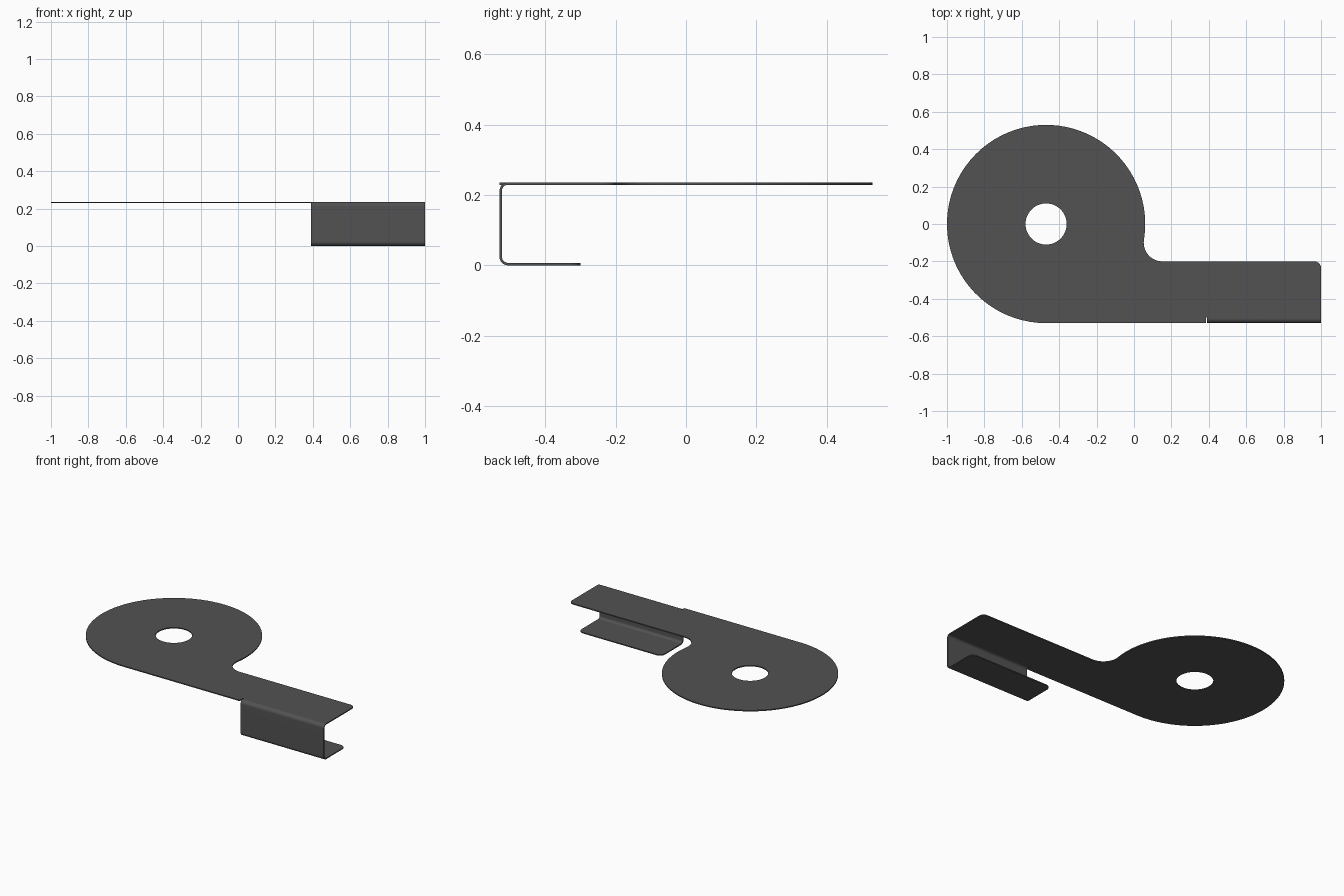
import bpy, bmesh
from math import sin, cos, radians, sqrt, atan2, degrees

if "Cube" in bpy.data.objects:
    bpy.data.objects.remove(bpy.data.objects["Cube"], do_unlink=True)

# Main dimensions
TOP, SHEET, BEND = 0.236, 0.007, 0.024
DISC_X, DISC_R, HOLE_R = -0.47, 0.53, 0.11
ARM_BACK, LEFT, RIGHT = -0.2, 0.39, 1.0
FLANGE_BACK, CORNER, FILLET = -0.3, 0.035, 0.1
FRONT = -DISC_R
FOLD = FRONT + BEND


def arc(cx, cy, r, start, end, steps):
    angles = [radians(start + (end - start) * i / steps) for i in range(steps + 1)]
    return [(cx + r * cos(a), cy + r * sin(a)) for a in angles]


def fill(bm, loops, z, up):
    """Fill flat outlines, with inner loops left as holes."""
    edges = []
    for loop in loops:
        verts = [bm.verts.new((x, y, z)) for x, y in loop]
        edges += [bm.edges.new((v, verts[i - 1])) for i, v in enumerate(verts)]
    made = bmesh.ops.triangle_fill(bm, edges=edges, use_beauty=True)["geom"]
    for f in made:
        if isinstance(f, bmesh.types.BMFace):
            f.normal_update()
            if (f.normal.z > 0) != up:
                f.normal_flip()


bm = bmesh.new()

# Top plate: disc blended into the arm, with a relief slit beside the fold
fillet_y = ARM_BACK + FILLET
fillet_x = DISC_X + sqrt((DISC_R + FILLET) ** 2 - fillet_y ** 2)
tangent = degrees(atan2(fillet_y, fillet_x - DISC_X))
slit = LEFT - 0.006
outline = [(LEFT, FOLD), (RIGHT, FOLD)]
outline += arc(RIGHT - CORNER, ARM_BACK - CORNER, CORNER, 0, 90, 8)
outline += arc(fillet_x, fillet_y, FILLET, 270, 180 + tangent, 12)
outline += arc(DISC_X, 0, DISC_R, tangent, 270, 60)[1:]
outline += [(slit, FRONT), (slit, FOLD + 0.005), (LEFT, FOLD + 0.005)]
hole = arc(DISC_X, 0, HOLE_R, 0, 360, 48)[:-1]
fill(bm, [outline, hole], TOP, True)

# Folded front wall with rounded bends
section = arc(FOLD, TOP - BEND, BEND, 90, 180, 6) + arc(FOLD, BEND, BEND, 180, 270, 6)
rows = [[bm.verts.new((x, y, z)) for x in (LEFT, RIGHT)] for y, z in section]
for a, b in zip(rows, rows[1:]):
    bm.faces.new((a[0], b[0], b[1], a[1]))

# Lower flange with rounded free corners
flange = [(LEFT, FOLD), (RIGHT, FOLD)]
flange += arc(RIGHT - CORNER, FLANGE_BACK - CORNER, CORNER, 0, 90, 8)
flange += arc(LEFT + CORNER, FLANGE_BACK - CORNER, CORNER, 90, 180, 8)
fill(bm, [flange], 0, False)
bmesh.ops.remove_doubles(bm, verts=bm.verts, dist=0.0005)

mesh = bpy.data.meshes.new("folded_bracket")
bm.to_mesh(mesh)
bm.free()
bracket = bpy.data.objects.new("folded_bracket", mesh)
bpy.context.collection.objects.link(bracket)

# Dark grey metal
metal = bpy.data.materials.new("dark_grey_metal")
metal.use_nodes = True
colour = (0.085, 0.085, 0.085, 1)
metal.diffuse_color = colour
metal.node_tree.nodes["Principled BSDF"].inputs["Base Color"].default_value = colour
mesh.materials.append(metal)

# Sheet thickness and shading
bpy.ops.object.select_all(action="DESELECT")
bracket.select_set(True)
bpy.context.view_layer.objects.active = bracket
solid = bracket.modifiers.new("sheet", "SOLIDIFY")
solid.thickness = SHEET
solid.offset = -1
solid.use_even_offset = True
bpy.ops.object.modifier_apply(modifier=solid.name)
bpy.ops.object.shade_smooth_by_angle(angle=radians(30))
weighted = bracket.modifiers.new("flat_panels", "WEIGHTED_NORMAL")
weighted.keep_sharp = True
